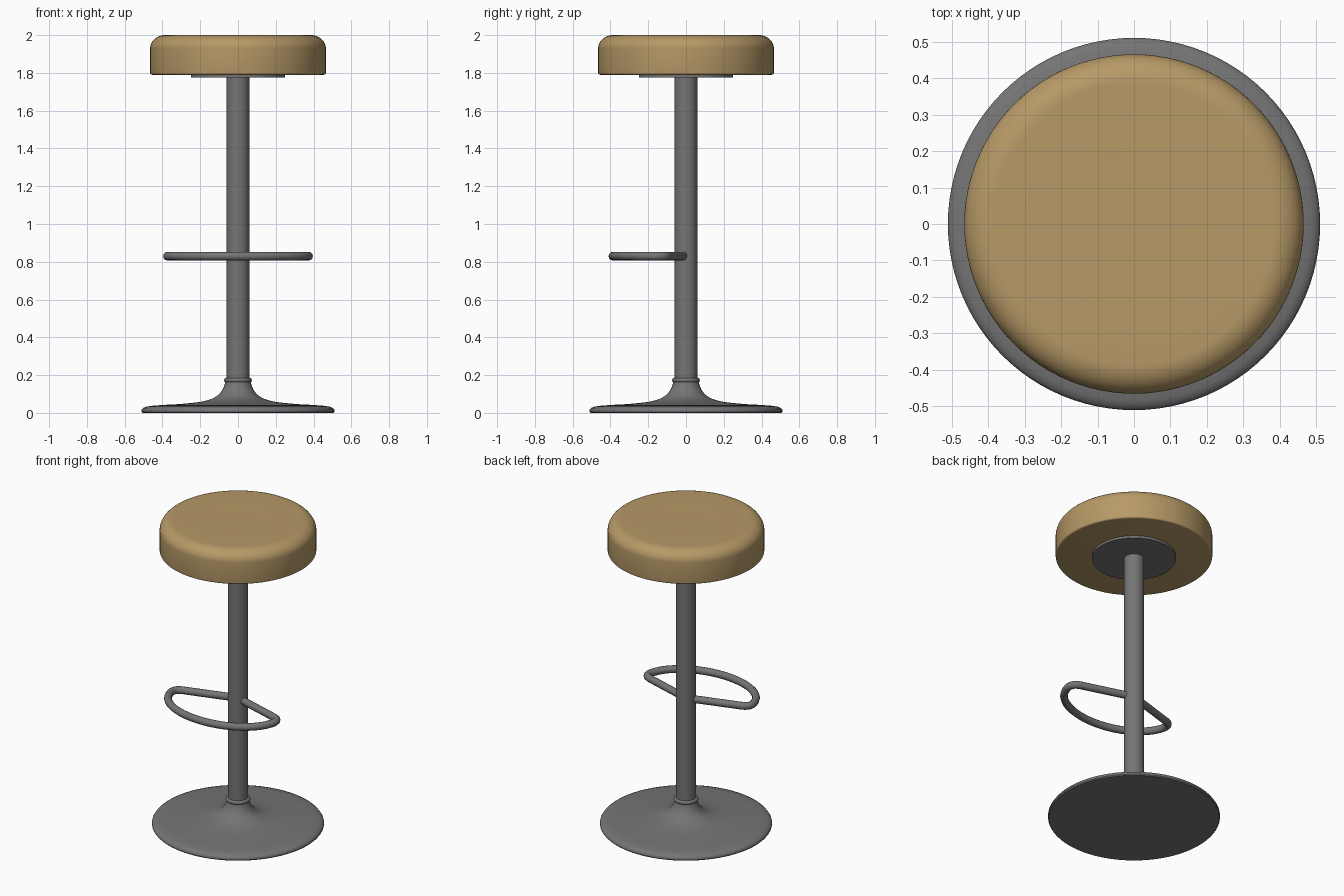
import bpy, bmesh, math
from mathutils import Vector

if "Cube" in bpy.data.objects:
    bpy.data.objects.remove(bpy.data.objects["Cube"])


def material(name, color):
    m = bpy.data.materials.new(name)
    m.diffuse_color = (*color, 1)
    m.use_nodes = True
    m.node_tree.nodes["Principled BSDF"].inputs["Base Color"].default_value = m.diffuse_color
    return m


TAN = material("tan leather", (0.47, 0.32, 0.135))
METAL = material("grey metal", (0.178, 0.178, 0.178))


def finish(obj, mat, angle):
    obj.data.materials.append(mat)
    bpy.ops.object.select_all(action='DESELECT')
    bpy.context.view_layer.objects.active = obj
    obj.select_set(True)
    bpy.ops.object.shade_smooth_by_angle(angle=math.radians(angle))


def lathe(name, profile, mat, segments=96, angle=35):
    """Spin a (radius, z) profile around the z axis."""
    bm = bmesh.new()
    verts = [bm.verts.new((r, 0, z)) for r, z in profile]
    edges = [bm.edges.new(p) for p in zip(verts, verts[1:])]
    bmesh.ops.spin(bm, geom=verts + edges, cent=(0, 0, 0), axis=(0, 0, 1),
                   angle=math.tau, steps=segments)
    bmesh.ops.remove_doubles(bm, verts=bm.verts, dist=1e-5)
    bmesh.ops.recalc_face_normals(bm, faces=bm.faces)
    mesh = bpy.data.meshes.new(name)
    bm.to_mesh(mesh)
    bm.free()
    obj = bpy.data.objects.new(name, mesh)
    bpy.context.collection.objects.link(obj)
    finish(obj, mat, angle)
    return obj


def arc(cr, cz, rr, rz, a0, a1, n):
    """Points of an elliptical arc in the (radius, z) plane."""
    steps = [math.radians(a0 + (a1 - a0) * i / n) for i in range(n + 1)]
    return [(cr + rr * math.cos(a), cz + rz * math.sin(a)) for a in steps]


# Padded seat: straight side, softly rounded top edge, tight bottom edge
lathe("seat", [(0, 1.79)] + arc(0.455, 1.80, 0.01, 0.01, -90, 0, 4)
      + arc(0.385, 1.93, 0.08, 0.07, 0, 90, 12) + [(0.2, 1.997), (0, 1.995)], TAN)

# Mounting plate under the seat
lathe("seat_plate", [(0, 1.775), (0.25, 1.775), (0.25, 1.795), (0, 1.795)], METAL)

# Column
lathe("column", [(0, 0.1), (0.06, 0.1), (0.06, 1.785), (0, 1.785)], METAL, 48)

# Trumpet-shaped base with a rounded rim
lathe("base", [(0, 0), (0.505, 0), (0.51, 0.006), (0.51, 0.016), (0.503, 0.026),
               (0.485, 0.033), (0.45, 0.038), (0.40, 0.042), (0.32, 0.046),
               (0.25, 0.052), (0.20, 0.058), (0.16, 0.067), (0.13, 0.078),
               (0.105, 0.094), (0.088, 0.113), (0.076, 0.135), (0.069, 0.155),
               (0.066, 0.18), (0, 0.18)], METAL)

# Collar ring at the foot of the column
lathe("collar", arc(0.062, 0.173, 0.012, 0.012, 0, 360, 12), METAL, 48)

# Footrest: bent tube, two spokes joined by a bowed front bar
Z = 0.83
side = []
for i in range(13):  # tight bend from spoke to bow
    t = i / 12
    a, b, c, d = (Vector(p) for p in ((0.325, -0.098), (0.365, -0.11),
                                      (0.376, -0.13), (0.373, -0.165)))
    side.append(a * (1 - t) ** 3 + b * 3 * t * (1 - t) ** 2
                + c * 3 * t * t * (1 - t) + d * t ** 3)
for i in range(1, 25):  # elliptical bow to the centre line
    a = math.radians(8 + 82 * i / 24)
    side.append(Vector((0.375 * math.cos(a), -0.13 - 0.257 * math.sin(a))))
path = ([Vector((0.01, -0.003))] + side
        + [Vector((-p.x, p.y)) for p in reversed(side[:-1])]
        + [Vector((-0.01, -0.003))])
curve = bpy.data.curves.new("footrest", 'CURVE')
curve.dimensions = '3D'
curve.bevel_depth = 0.023
curve.bevel_resolution = 4
spline = curve.splines.new('POLY')
spline.points.add(len(path) - 1)
for point, p in zip(spline.points, path):
    point.co = (p.x, p.y, Z, 1)
footrest = bpy.data.objects.new("footrest", curve)
bpy.context.collection.objects.link(footrest)
bpy.context.view_layer.objects.active = footrest
footrest.select_set(True)
bpy.ops.object.select_all(action='DESELECT')
footrest.select_set(True)
bpy.ops.object.convert(target='MESH')
finish(bpy.context.view_layer.objects.active, METAL, 50)
